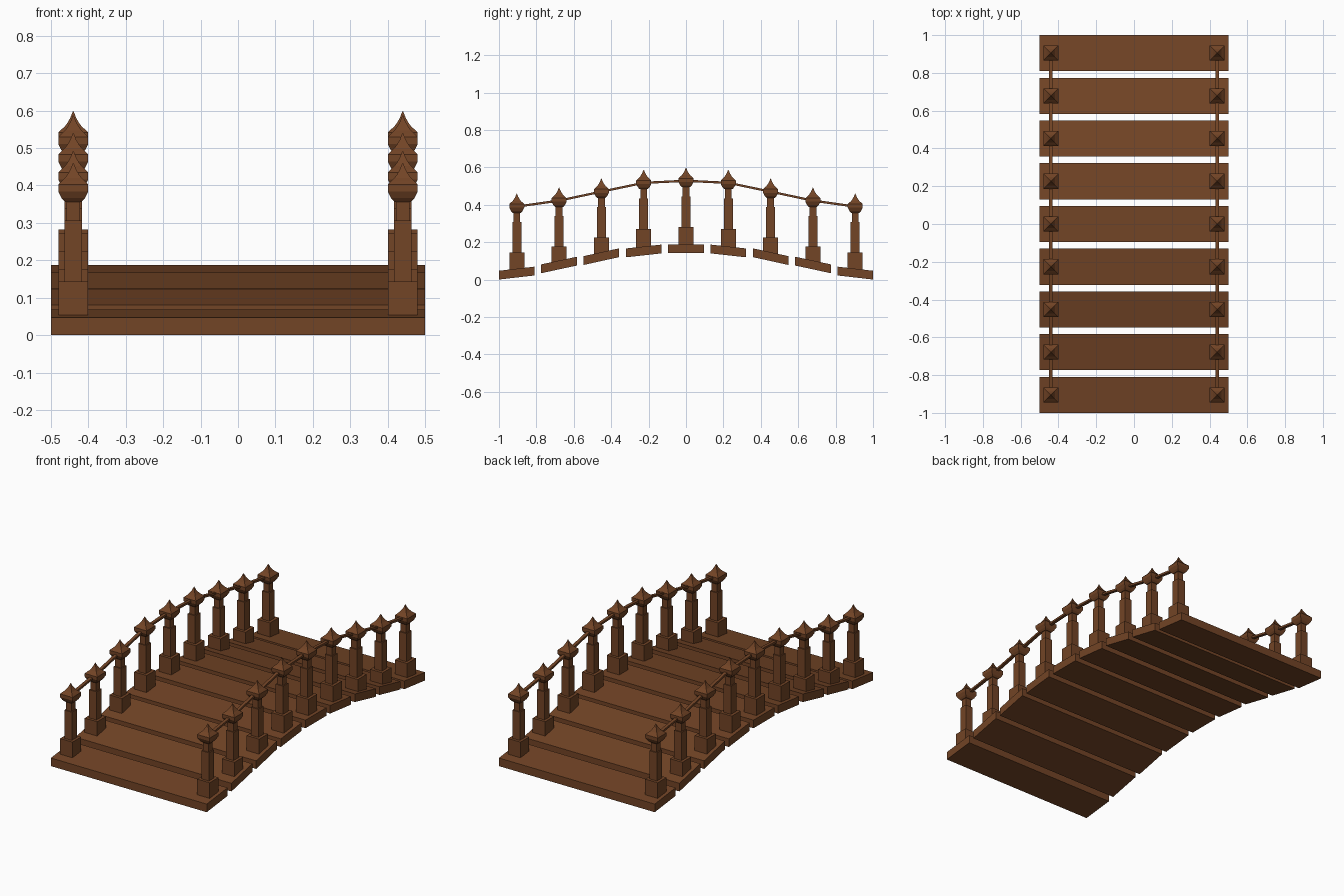
import bpy
import bmesh

cube = bpy.data.objects.get("Cube")
if cube:
    bpy.data.objects.remove(cube, do_unlink=True)

wood = bpy.data.materials.new("brown wood")
wood.use_nodes = True
COLOUR = (0.17, 0.058, 0.019, 1)
wood.diffuse_color = COLOUR
wood.node_tree.nodes["Principled BSDF"].inputs["Base Color"].default_value = COLOUR

STEP = 0.2262      # spacing of planks along the bridge
POST_X = 0.44
# per plank, from the middle outwards: top height at inner edge, at outer edge, post drop
ARCH = [(0.188, 0.188, 0.0), (0.187, 0.166, 0.011), (0.167, 0.125, 0.058),
        (0.122, 0.081, 0.106), (0.069, 0.047, 0.138)]


def loft(bm, rings):
    """Skin a list of four-cornered rings and cap both ends."""
    loops = [[bm.verts.new(p) for p in ring] for ring in rings]
    for a, b in zip(loops, loops[1:]):
        for i in range(4):
            j = (i + 1) % 4
            bm.faces.new((a[i], a[j], b[j], b[i]))
    bm.faces.new(loops[0][::-1])
    bm.faces.new(loops[-1])


def square_turned(bm, x, y, profile):
    """Square-section column from (height, half width) pairs."""
    loft(bm, [[(x + sx * w, y + sy * w, z) for sx, sy in ((-1, -1), (1, -1), (1, 1), (-1, 1))]
              for z, w in profile])


def finish(bm, name):
    bmesh.ops.recalc_face_normals(bm, faces=bm.faces)
    mesh = bpy.data.meshes.new(name)
    bm.to_mesh(mesh)
    bm.free()
    mesh.materials.append(wood)
    obj = bpy.data.objects.new(name, mesh)
    bpy.context.collection.objects.link(obj)
    return obj


# Profiles for the middle post; the others are lowered copies
BASE = [(0.17, 0.04), (0.282, 0.04)]
SHAFT = [(0.28, 0.024), (0.445, 0.024)]
NECK = [(0.44, 0.018), (0.5, 0.018)]
FINIAL = [(0.494, 0.022), (0.504, 0.031), (0.522, 0.04), (0.541, 0.04),
          (0.55, 0.031), (0.558, 0.022), (0.568, 0.015), (0.58, 0.008), (0.598, 0.001)]

for i in range(-4, 5):
    inner, outer, drop = ARCH[abs(i)]
    y = i * STEP
    front, back = (inner, outer) if i > 0 else (outer, inner)

    # Deck plank, sloped with vertical ends
    bm = bmesh.new()
    loft(bm, [[(x, y - 0.0955, front - 0.047), (x, y + 0.0955, back - 0.047),
               (x, y + 0.0955, back), (x, y - 0.0955, front)] for x in (-0.5, 0.5)])
    finish(bm, f"deck_plank_{i + 5}")

    # Post pair
    for side, x in (("left", POST_X), ("right", -POST_X)):
        bm = bmesh.new()
        for profile in (BASE, SHAFT, NECK, FINIAL):
            square_turned(bm, x, y, [(z - drop, w) for z, w in profile])
        finish(bm, f"{side}_post_{i + 5}")

# Handrails threading through the finials
for side, x in (("left", POST_X), ("right", -POST_X)):
    bm = bmesh.new()
    rings = []
    for i in range(-4, 5):
        z = 0.528 - ARCH[abs(i)][2]
        rings.append([(x + a * 0.009, i * STEP, z + b * 0.006)
                      for a, b in ((-1, -1), (1, -1), (1, 1), (-1, 1))])
    loft(bm, rings)
    finish(bm, f"{side}_handrail")
